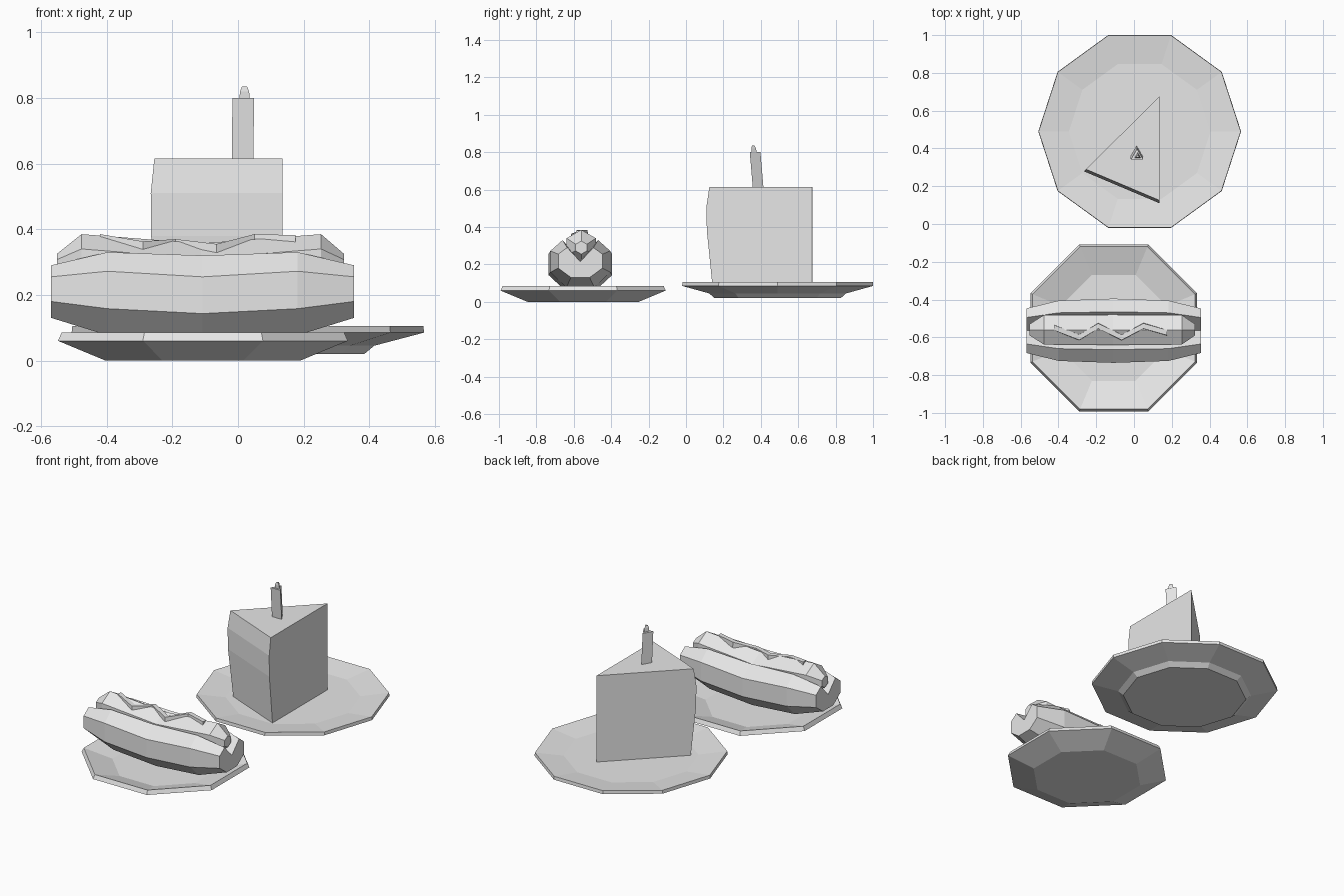
import bpy, bmesh, math
from mathutils import Vector

if "Cube" in bpy.data.objects:
    bpy.data.objects.remove(bpy.data.objects["Cube"])

grey = bpy.data.materials.new("plain_grey")
grey.diffuse_color = (0.8, 0.8, 0.8, 1)
grey.use_nodes = True
grey.node_tree.nodes["Principled BSDF"].inputs["Base Color"].default_value = grey.diffuse_color


def loft(name, rings):
    """Skin closed rings of equal point count and cap both ends."""
    bm = bmesh.new()
    rows = [[bm.verts.new(p) for p in r] for r in rings]
    n = len(rows[0])
    for a, b in zip(rows, rows[1:]):
        for i in range(n):
            j = (i + 1) % n
            bm.faces.new((a[i], a[j], b[j], b[i]))
    bm.faces.new(rows[0][::-1])
    bm.faces.new(rows[-1])
    bmesh.ops.recalc_face_normals(bm, faces=bm.faces)
    me = bpy.data.meshes.new(name)
    bm.to_mesh(me)
    bm.free()
    me.materials.append(grey)
    ob = bpy.data.objects.new(name, me)
    bpy.context.collection.objects.link(ob)
    return ob


def ring(cx, cy, z, r, n, start=0.0):
    """Horizontal regular polygon."""
    return [(cx + r * math.cos(start + math.tau * i / n),
             cy + r * math.sin(start + math.tau * i / n), z) for i in range(n)]


# Plates: turned profiles (radius, height) with few sides
def plate(name, cx, cy, n, start, profile):
    loft(name, [ring(cx, cy, z, r, n, start) for r, z in profile])


plate("cake_plate", 0.03, 0.49, 10, 0,
      [(0.355, 0.02), (0.385, 0.045), (0.537, 0.085), (0.535, 0.105), (0.375, 0.085)])
plate("hot_dog_plate", -0.107, -0.55, 8, math.pi / 8,
      [(0.322, 0.0), (0.478, 0.06), (0.466, 0.085), (0.303, 0.035)])

# Cake wedge: triangle with a bulging outer face
apex, left, right = Vector((0.135, 0.675)), Vector((-0.255, 0.29)), Vector((0.135, 0.125))
layers = []
for z, t in [(0.085, 0.97), (0.25, 1.0), (0.38, 1.025), (0.51, 1.028), (0.615, 1.0)]:
    layers.append([(*p, z) for p in (apex, apex.lerp(left, t), apex.lerp(right, t))])
loft("cake_slice", layers)

# Candle and flame: three-sided, leaning slightly
up = math.pi / 2
loft("candle", [ring(0.014, 0.376, 0.61, 0.038, 3, up), ring(0.016, 0.36, 0.80, 0.038, 3, up)])
loft("candle_flame", [ring(0.02, 0.36, 0.80, 0.018, 3, up),
                      ring(0.02, 0.358, 0.82, 0.016, 3, up),
                      ring(0.02, 0.357, 0.835, 0.009, 3, up)])

# Bun: notched octagonal cross-section, fuller towards the middle
BX, BY = -0.108, -0.565


def bun_section(dx, wb, zb, w, z3, z2, wt, zt, zn):
    half = [(wb, zb), (w, z3), (w, z2), (wt, zt)]
    pts = half + [(0, zn)] + [(-y, z) for y, z in reversed(half)]
    return [(BX + dx, BY + y, z) for y, z in pts]


end = (0.05, 0.13, 0.118, 0.18, 0.255, 0.07, 0.29, 0.215)
shoulder = (0.075, 0.077, 0.16, 0.158, 0.272, 0.095, 0.33, 0.22)
middle = (0.075, 0.055, 0.17, 0.143, 0.255, 0.10, 0.32, 0.20)
loft("bun", [bun_section(dx, *s) for dx, s in
             [(-0.462, end), (-0.29, shoulder), (0, middle), (0.29, shoulder), (0.462, end)]])

# Sausage: six-sided tube, sagging in the middle with tapered tips
loft("sausage", [[(-0.112 + dx, -0.56 + r * math.sin(math.tau * i / 6),
                   z + r * math.cos(math.tau * i / 6)) for i in range(6)]
                 for dx, z, r in [(-0.44, 0.29, 0.035), (-0.365, 0.295, 0.09), (0, 0.265, 0.092),
                                  (0.365, 0.295, 0.09), (0.435, 0.29, 0.035)]])

# Sauce: zigzag strip draped along the sausage
path = [(-0.42, -0.55, 0.37), (-0.29, -0.60, 0.348), (-0.19, -0.54, 0.355),
        (-0.065, -0.60, 0.34), (0.05, -0.54, 0.37), (0.175, -0.575, 0.367)]
loft("sauce", [[(x, y - 0.016, z - 0.018), (x, y + 0.016, z - 0.018),
                (x, y + 0.014, z + 0.015), (x, y - 0.014, z + 0.015)] for x, y, z in path])
